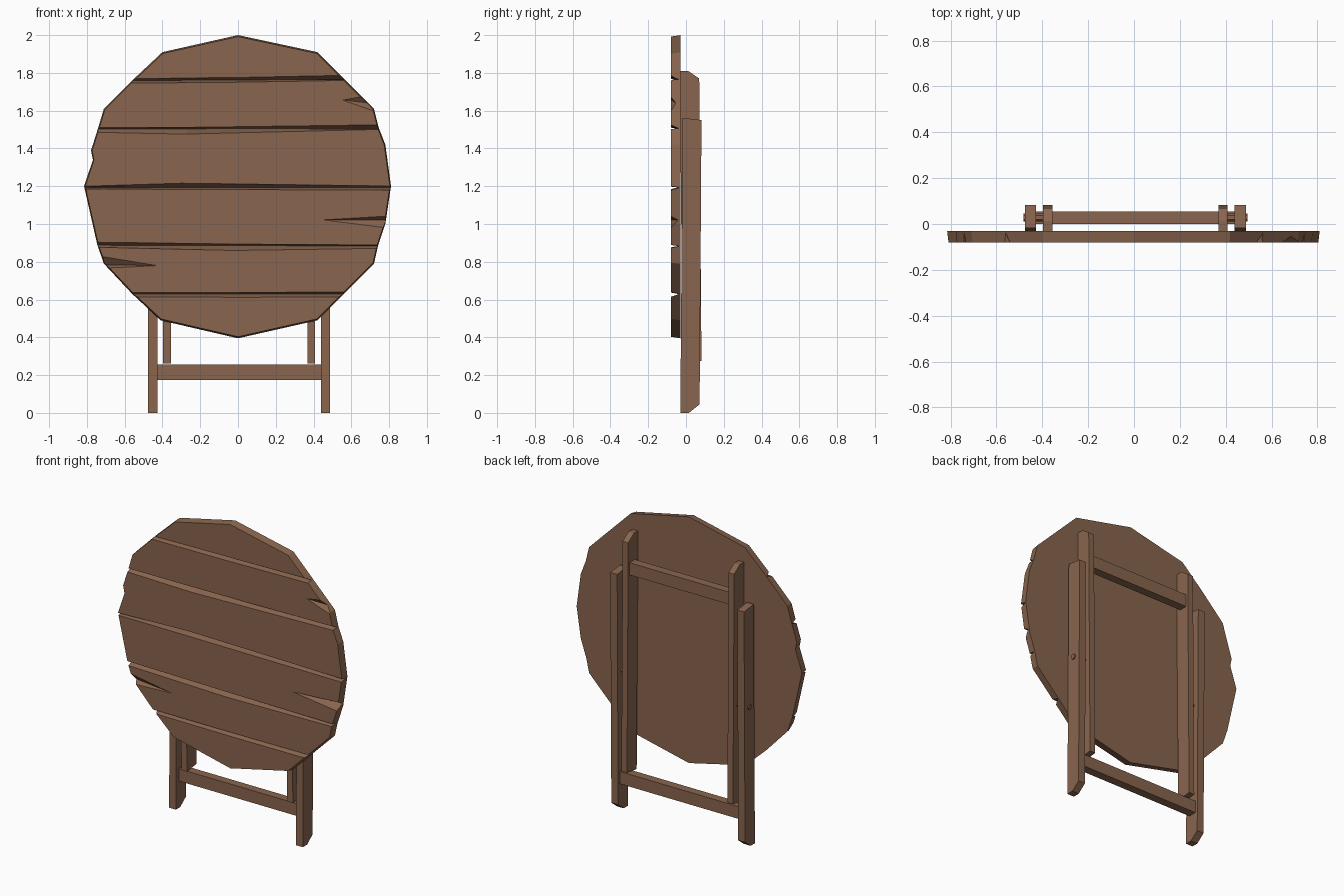
import bpy, bmesh, math

if "Cube" in bpy.data.objects:
    bpy.data.objects.remove(bpy.data.objects["Cube"])

wood = bpy.data.materials.new("brown wood")
wood.diffuse_color = (0.25, 0.13, 0.075, 1)
wood.use_nodes = True
wood.node_tree.nodes["Principled BSDF"].inputs["Base Color"].default_value = wood.diffuse_color


def loft(bm, sections):
    """Join equal-sized point loops into a closed solid."""
    rings = [[bm.verts.new(p) for p in s] for s in sections]
    n = len(rings[0])
    for a, b in zip(rings, rings[1:]):
        for i in range(n):
            j = (i + 1) % n
            bm.faces.new((a[i], a[j], b[j], b[i]))
    bm.faces.new(rings[0][::-1])
    bm.faces.new(rings[-1])


def finish(name, bm):
    bmesh.ops.recalc_face_normals(bm, faces=bm.faces)
    me = bpy.data.meshes.new(name)
    bm.to_mesh(me)
    bm.free()
    me.materials.append(wood)
    ob = bpy.data.objects.new(name, me)
    bpy.context.collection.objects.link(ob)
    return ob


def solid(name, sections):
    bm = bmesh.new()
    loft(bm, sections)
    return finish(name, bm)


def bar(name, x0, x1, yz):
    return solid(name, [[(x, y, z) for y, z in yz] for x in (x0, x1)])


# table top: faceted disc, slightly smaller at the front
FRONT, BACK = -0.08, -0.03
outline = [(0, 2.0), (0.42, 1.91), (0.55, 1.78), (0.72, 1.61), (0.745, 1.51),
           (0.78, 1.42), (0.81, 1.2), (0.78, 1.0), (0.74, 0.88), (0.72, 0.79),
           (0.56, 0.63), (0.42, 0.49), (0, 0.395), (-0.41, 0.49),
           (-0.56, 0.63), (-0.71, 0.79), (-0.745, 0.89), (-0.815, 1.2),
           (-0.768, 1.34), (-0.778, 1.39), (-0.74, 1.51), (-0.71, 1.61),
           (-0.56, 1.76), (-0.40, 1.91)]
top = solid("table_top", [
    [(x * 0.993, FRONT, 1.2 + (z - 1.2) * 0.99) for x, z in outline],
    [(x, BACK, z) for x, z in outline]])

# V grooves between the planks: stations of (x, upper, deep, lower)
grooves = [
    [(-0.9, 1.765, 1.757, 1.742), (0, 1.777, 1.763, 1.75), (0.9, 1.795, 1.767, 1.765)],
    [(-0.9, 1.51, 1.502, 1.488), (-0.27, 1.512, 1.504, 1.475), (0.9, 1.528, 1.507, 1.503)],
    [(-0.9, 1.198, 1.192, 1.185), (-0.3, 1.217, 1.194, 1.183), (0.9, 1.2, 1.192, 1.178)],
    [(-0.9, 0.906, 0.888, 0.88), (0, 0.894, 0.886, 0.859), (0.9, 0.888, 0.882, 0.872)],
    [(-0.9, 0.637, 0.629, 0.616), (0, 0.638, 0.629, 0.611), (0.9, 0.642, 0.63, 0.614)],
]
# end cracks: tip, then upper, deep and lower heights at the rim
cracks = [((0.45, 1.022), (0.83, 1.045, 1.02, 0.972)),
          ((0.55, 1.657), (0.78, 1.70, 1.63, 1.575)),
          ((-0.42, 0.78), (-0.78, 0.84, 0.785, 0.762))]
Y = FRONT - 0.002


def vee(x, up, deep, low, y):
    return [(x, Y, up), (x, y, deep), (x, Y, low)]


bm = bmesh.new()
for g in grooves:
    loft(bm, [vee(*s, -0.037) for s in g])
for (tx, tz), rim in cracks:
    loft(bm, [vee(tx, tz + 0.001, tz, tz - 0.001, Y + 0.002), vee(*rim, -0.035)])
cutter = finish("groove_cutter", bm)
cutter.hide_render = True
mod = top.modifiers.new("grooves", 'BOOLEAN')
mod.operation, mod.solver, mod.object = 'DIFFERENCE', 'EXACT', cutter
deps = bpy.context.evaluated_depsgraph_get()
deps.update()
carved = bpy.data.meshes.new_from_object(top.evaluated_get(deps))
top.modifiers.clear()
top.data = carved
bpy.data.objects.remove(cutter)

# legs: outer pair stands on the floor, inner pair is the same shape turned over
outer = [(-0.03, 0), (0.015, 0), (0.072, 0.045), (0.082, 1.55), (-0.018, 1.562)]
inner = [(-0.033, 1.81), (0.012, 1.81), (0.07, 1.77), (0.082, 0.275), (-0.018, 0.262)]
CX = 0.006
for side, s in (("left", -1), ("right", 1)):
    bar(side + "_outer_leg", CX + s * 0.433, CX + s * 0.482, outer)
    bar(side + "_inner_leg", CX + s * 0.362, CX + s * 0.402, inner)
    # hexagonal pivot pin
    pin = [(0.028 + 0.018 * math.cos(math.radians(60 * k)),
            0.91 + 0.018 * math.sin(math.radians(60 * k))) for k in range(6)]
    bar(side + "_pivot_pin", CX + s * 0.38, CX + s * 0.489, pin)


# cross rails
def rail(name, half, z0, z1):
    bar(name, CX - half, CX + half, [(0, z0), (0.055, z0), (0.055, z1), (0, z1)])


rail("lower_rail", 0.435, 0.175, 0.255)
rail("upper_rail", 0.364, 1.555, 1.635)
